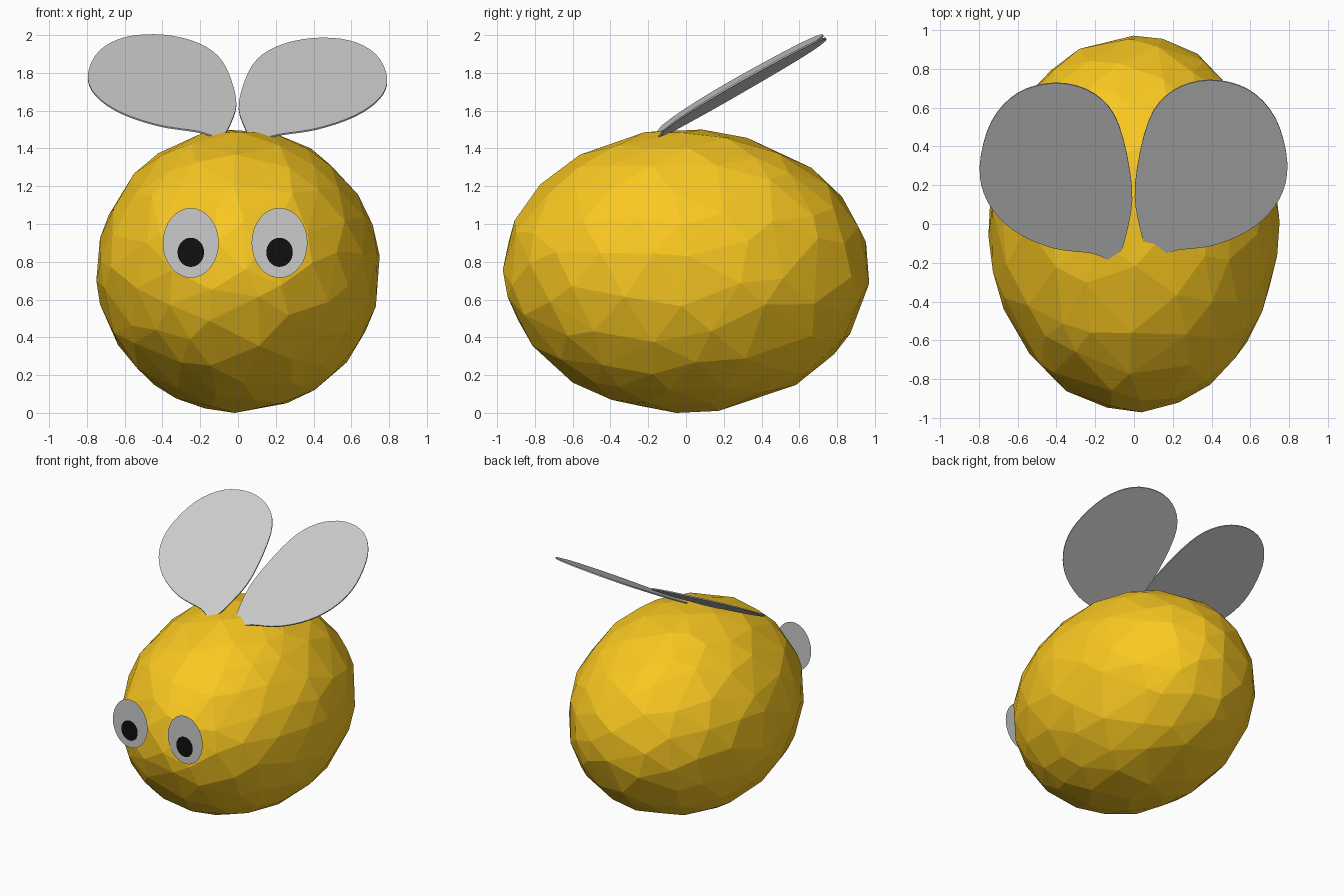
import bpy, bmesh, random
from math import radians
from mathutils import Vector, Matrix

if "Cube" in bpy.data.objects:
    bpy.data.objects.remove(bpy.data.objects["Cube"])

random.seed(4)


def material(name, rgb):
    m = bpy.data.materials.new(name)
    m.diffuse_color = (*rgb, 1)
    m.use_nodes = True
    m.node_tree.nodes["Principled BSDF"].inputs["Base Color"].default_value = m.diffuse_color
    return m


def finish(name, bm, mat=None):
    me = bpy.data.meshes.new(name)
    bm.to_mesh(me)
    bm.free()
    ob = bpy.data.objects.new(name, me)
    bpy.context.collection.objects.link(ob)
    if mat:
        me.materials.append(mat)
    return ob


gold = material("gold", (0.95, 0.58, 0.015))
black = material("black", (0.005, 0.005, 0.005))

# Body: irregular faceted ellipsoid
ico = bmesh.new()
bmesh.ops.create_icosphere(ico, subdivisions=3, radius=1)
turn = Matrix.Rotation(0.5, 3, Vector((1, 2, 0.6)).normalized())
pts = [(turn @ v.co + Vector([random.uniform(-0.075, 0.075) for _ in range(3)])).normalized()
       for v in ico.verts]
ico.free()
half, mid = (0.75, 0.97, 0.75), (0, 0, 0.75)
lo = [min(p[i] for p in pts) for i in range(3)]
hi = [max(p[i] for p in pts) for i in range(3)]
bm = bmesh.new()
for p in pts:
    bm.verts.new([mid[i] + half[i] * (2 * (p[i] - lo[i]) / (hi[i] - lo[i]) - 1) for i in range(3)])
hull = bmesh.ops.convex_hull(bm, input=bm.verts[:])
loose = [v for v in bm.verts if not v.link_faces]
bmesh.ops.delete(bm, geom=loose, context='VERTS')
bmesh.ops.recalc_face_normals(bm, faces=bm.faces[:])
finish("body", bm, gold)


# Eyes and pupils: flat discs facing the front
def disc(name, loc, rx, rz, mat=None):
    bm = bmesh.new()
    bmesh.ops.create_circle(bm, cap_ends=True, segments=32, radius=1)
    bmesh.ops.scale(bm, vec=(rx, rz, 1), verts=bm.verts)
    bmesh.ops.rotate(bm, matrix=Matrix.Rotation(radians(90), 3, 'X'), verts=bm.verts)
    bmesh.ops.translate(bm, vec=loc, verts=bm.verts)
    finish(name, bm, mat)


for side, x in (("left", -0.25), ("right", 0.22)):
    disc(side + "_eye", (x, -0.958, 0.90), 0.148, 0.185)
    disc(side + "_pupil", (x, -0.966, 0.85), 0.07, 0.077, black)

# Wings: thin egg-shaped plates on a sloping plane, roots sunk in the body
outline = [(0.09, -0.17), (0.03, -0.02), (0.005, 0.2), (0.075, 0.53), (0.2, 0.685), (0.39, 0.74),
           (0.59, 0.69), (0.73, 0.54), (0.79, 0.31), (0.75, 0.13), (0.62, -0.015),
           (0.42, -0.108), (0.21, -0.137)]


def smooth_loop(points, steps=4):
    n, out = len(points), []
    for i in range(n):
        a, b, c, d = (Vector(points[(i + k - 1) % n]) for k in range(4))
        for s in range(steps):
            t = s / steps
            out.append(0.5 * (2 * b + (c - a) * t + (2 * a - 5 * b + 4 * c - d) * t * t
                              + (3 * b - a - 3 * c + d) * t ** 3))
    return out


def wing(name, sign, shift):
    bm = bmesh.new()
    vs = [bm.verts.new(Vector((sign * p.x, p.y, 1.535 + 0.08 * p.x + 0.565 * p.y)) + Vector(shift))
          for p in smooth_loop(outline)]
    top = bm.faces.new(vs)
    ext = bmesh.ops.extrude_face_region(bm, geom=[top], use_keep_orig=True)
    moved = [g for g in ext["geom"] if isinstance(g, bmesh.types.BMVert)]
    bmesh.ops.translate(bm, vec=(0, 0.004, -0.008), verts=moved)
    bmesh.ops.recalc_face_normals(bm, faces=bm.faces[:])
    finish(name, bm)


wing("right_wing", 1, (0, 0, 0))
wing("left_wing", -1, (-0.005, -0.015, 0.018))
